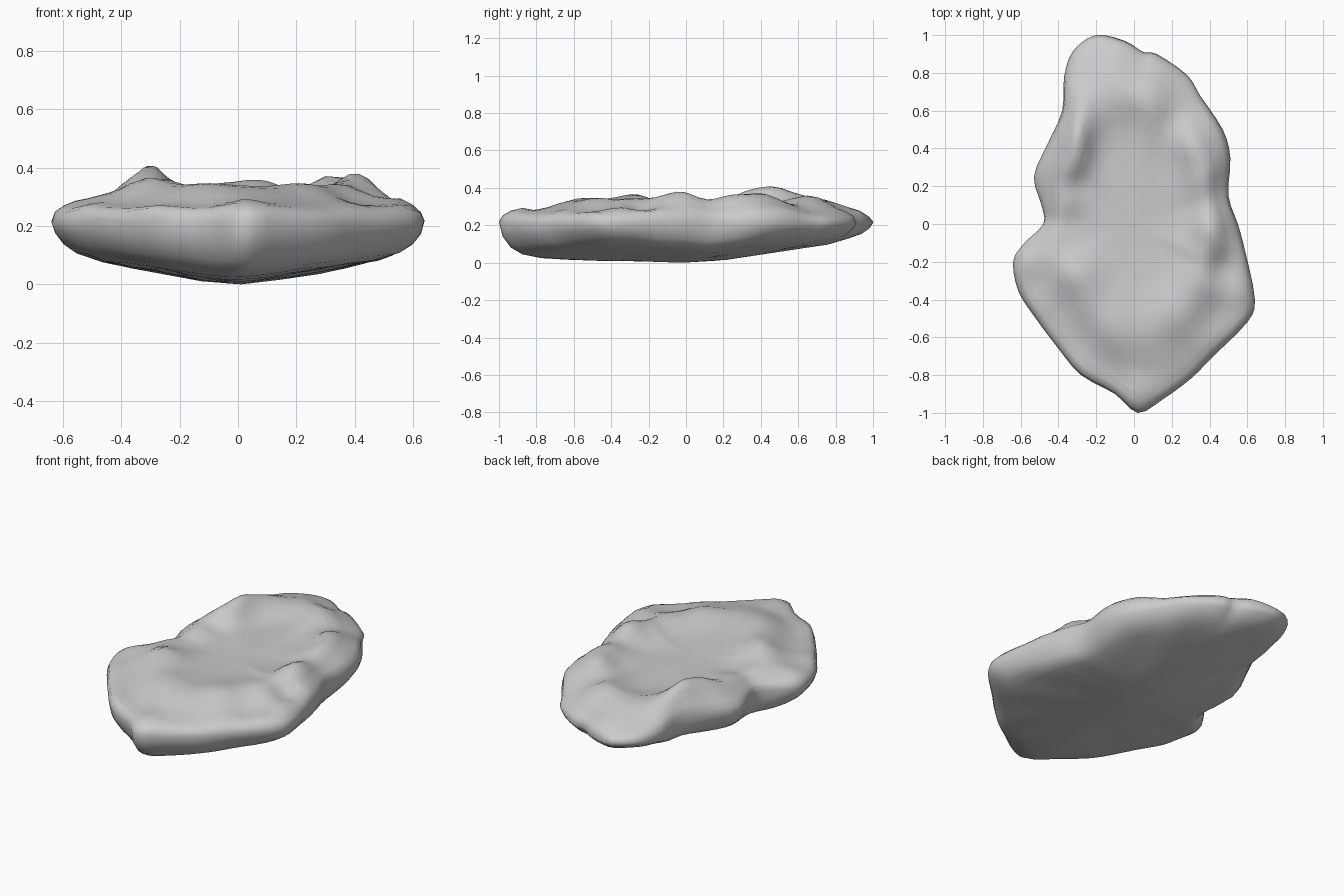
import bpy, bmesh, math
from mathutils import Vector, noise

if "Cube" in bpy.data.objects:
    bpy.data.objects.remove(bpy.data.objects["Cube"])

# Plan outline of the slab with the crest height of the top rim at each point
OUTLINE = [
    (-.20, 1.0, .33), (-.05, .97, .345), (.05, .91, .355), (.12, .90, .35), (.28, .79, .335),
    (.35, .68, .34), (.47, .50, .36), (.51, .35, .36), (.50, .15, .325), (.55, 0, .375),
    (.59, -.15, .365), (.64, -.40, .335), (.60, -.52, .34), (.42, -.70, .345), (.30, -.82, .35),
    (.15, -.93, .345), (.02, -1.0, .345), (-.10, -.90, .345), (-.28, -.80, .345), (-.40, -.66, .345),
    (-.52, -.50, .335), (-.61, -.36, .335), (-.64, -.20, .335), (-.58, -.10, .32), (-.48, 0, .30),
    (-.49, .10, .32), (-.53, .25, .345), (-.46, .42, .385), (-.38, .60, .415), (-.37, .78, .375),
    (-.32, .92, .34)]
# Local knobs and hollows on top: x, y, radius, height
BUMPS = [(-.28, -.27, .09, .025), (-.30, .22, .07, -.03), (.47, -.22, .06, -.03),
         (.58, -.36, .08, .02), (.30, .42, .07, .02), (.20, .56, .07, -.02),
         (.03, -.90, .06, .02), (-.57, -.20, .07, .015), (.38, -.05, .07, .02)]
# Top rings: fraction of radius, then rim-to-crest blend at the back and at the front;
# a negative blend counts from the crest down to the sunken floor
TOP = [(.985, .28, .28), (.95, .45, .40), (.90, .58, .47), (.85, .76, .52), (.79, .95, .64),
       (.73, 1, .80), (.67, -.85, .95), (.60, -.5, 1), (.52, -.2, -.85), (.42, -.05, -.45),
       (.30, -.001, -.15), (.15, -.001, -.001)]
# Underside rings: fraction of radius, blend from the belly up to the rim
BOTTOM = [(.985, .62), (.95, .30), (.90, .10), (.82, .02), (.7, 0), (.5, 0), (.25, 0)]
RIM, FLOOR, STEPS = .215, .30, 3
CENTRE = Vector((.01, -.02))


def spline(pts, steps):
    """Closed Catmull-Rom curve through the points."""
    p, n, out = [Vector(q) for q in pts], len(pts), []
    for i in range(n):
        a, b, c, d = p[i - 1], p[i], p[(i + 1) % n], p[(i + 2) % n]
        for k in range(steps):
            t = k / steps
            out.append(.5 * (2 * b + (c - a) * t + (2 * a - 5 * b + 4 * c - d) * t * t
                             + (3 * b - a - 3 * c + d) * t ** 3))
    return out


def soften(pts, reach):
    n = len(pts)
    return [sum((pts[(i + k) % n] for k in range(-reach, reach + 1)), Vector((0, 0, 0)))
            / (2 * reach + 1) for i in range(n)]


def ripple(x, y, z):
    return noise.noise(Vector((x * 6, y * 6, z * 6 + 3)))


def top_offset(x, y):
    return sum(h * math.exp(-((x - bx) ** 2 + (y - by) ** 2) / r ** 2)
               for bx, by, r, h in BUMPS)


def level(c, b):
    return RIM + (c - RIM) * b if b > 0 else FLOOR - (c - FLOOR) * b


def belly(x, y):
    """Shallow keel underneath that rises toward the sides and the back."""
    return .19 * (math.hypot(x, .1) - .1) + .12 * max(0, y - .15) + .03 * abs(y)


curve = spline(OUTLINE, STEPS)
soft = soften(soften(curve, 5), 4)
bm = bmesh.new()


def ring(s, height):
    """One loop of the slab; inner loops follow a softened outline."""
    w, verts = min(1, (1 - s) * 3), []
    for p, q in zip(curve, soft):
        m = p.lerp(q, w)
        x, y = CENTRE + (m.xy - CENTRE) * s
        crest = p.z + (q.z - p.z) * w * .3
        verts.append(bm.verts.new((x, y, height(x, y, crest, p.y))))
    return verts


def bridge(a, b):
    for i in range(len(a)):
        j = (i + 1) % len(a)
        bm.faces.new((a[i], a[j], b[j], b[i]))


def cap(loop, z):
    c = bm.verts.new((*CENTRE, z))
    for i in range(len(loop)):
        bm.faces.new((loop[i], loop[(i + 1) % len(loop)], c))


# Widest edge
edge = ring(1, lambda x, y, c, py: RIM + .02 * ripple(x, y, 0))

# Top: rounded shoulder, lumpy crest, sunken floor, wide apron at the front
last = edge
for s, back, front in TOP:
    def top(x, y, c, py):
        t = max(0, min(1, (.05 - py) / .4))
        t = t * t * (3 - 2 * t)
        z = level(c, back) * (1 - t) + level(c, front) * t
        fade = min(1, (1 - s) * 12)
        return z + fade * top_offset(x, y) + .018 * min(1, s + .2) * ripple(x, y, .4)
    r = ring(s, top)
    bridge(last, r)
    last = r
cap(last, FLOOR)

# Underside
last = edge
for s, b in BOTTOM:
    r = ring(s, lambda x, y, c, py: belly(x, y) * (1 - b) + RIM * b + .012 * s * ripple(x, y, -.6))
    bridge(last, r)
    last = r
cap(last, 0)

# Rest the slab on the ground
low = min(v.co.z for v in bm.verts)
for v in bm.verts:
    v.co.z -= low
bmesh.ops.recalc_face_normals(bm, faces=bm.faces)
mesh = bpy.data.meshes.new("rock_slab")
bm.to_mesh(mesh)
bm.free()
rock = bpy.data.objects.new("rock_slab", mesh)
bpy.context.collection.objects.link(rock)
mesh.shade_smooth()
